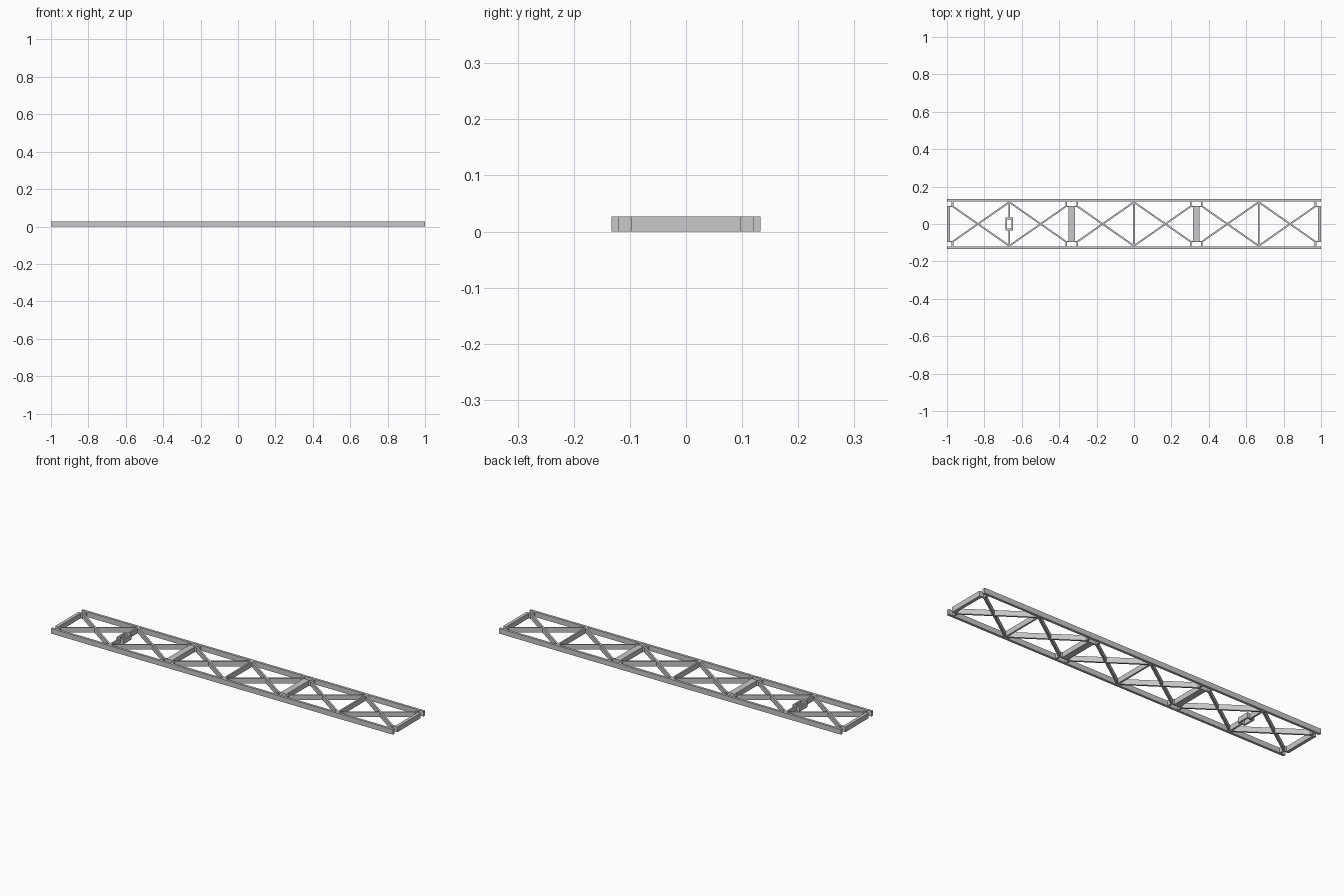
import bpy
from math import atan2, hypot
from mathutils import Matrix

cube = bpy.data.objects.get("Cube")
if cube:
    bpy.data.objects.remove(cube, do_unlink=True)

H = 0.027          # depth of every member
RAIL_IN = 0.12     # inner face of the rails
RAIL_OUT = 0.133
SEAT = 0.094       # inner face of the brackets
BAY = 1 / 3
T = 0.009          # thickness of the light members

steel = bpy.data.materials.new("light_grey_steel")
steel.use_nodes = True
grey = (0.58, 0.58, 0.58, 1)
steel.diffuse_color = grey
steel.node_tree.nodes["Principled BSDF"].inputs["Base Color"].default_value = grey


def box(name, x0, x1, y0, y1):
    """Upright slab between two plan corners, standing on the ground."""
    bpy.ops.mesh.primitive_cube_add(size=1)
    ob = bpy.context.object
    ob.name = name
    ob.data.transform(Matrix.Diagonal((x1 - x0, y1 - y0, H, 1)))
    ob.location = ((x0 + x1) / 2, (y0 + y1) / 2, H / 2)
    ob.data.materials.append(steel)
    return ob


def bar(name, a, b):
    """Flat bar on edge between two plan points."""
    dx, dy = b[0] - a[0], b[1] - a[1]
    half = hypot(dx, dy) / 2
    ob = box(name, -half, half, -T / 2, T / 2)
    ob.location = ((a[0] + b[0]) / 2, (a[1] + b[1]) / 2, H / 2)
    ob.rotation_euler.z = atan2(dy, dx)


def mirrored_y(name, x0, x1, y0, y1):
    box(name + "_back", x0, x1, y0, y1)
    box(name + "_front", x0, x1, -y1, -y0)


# Long side rails
mirrored_y("rail", -1, 1, RAIL_IN, RAIL_OUT)

# Heavy cross beams on open U brackets
REACH = 0.034
for i in (-3, -1, 1, 3):
    x = i * BAY
    left, right = max(x - REACH, -1), min(x + REACH, 1)
    box("cross_beam", max(x - 0.017, -1), min(x + 0.017, 1), -SEAT, SEAT)
    mirrored_y("bracket_seat", left, right, SEAT - 0.004, SEAT + 0.003)
    if left > -1:
        mirrored_y("bracket_left_leg", left, left + T, SEAT, RAIL_IN)
    if right < 1:
        mirrored_y("bracket_right_leg", right - T, right, SEAT, RAIL_IN)

# Thin cross posts, the first one split by an open frame
FRAME_X, FRAME_Y = 0.021, 0.034
for i in (-2, 0, 2):
    x = i * BAY
    if i == -2:
        mirrored_y("split_post", x - T / 2, x + T / 2, FRAME_Y, RAIL_IN)
        mirrored_y("frame_end", x - FRAME_X, x + FRAME_X, FRAME_Y - T, FRAME_Y)
        for s in (-1, 1):
            c = x + s * (FRAME_X - T / 2)
            box("frame_side", c - T / 2, c + T / 2, T - FRAME_Y, FRAME_Y - T)
    else:
        box("post", x - T / 2, x + T / 2, -RAIL_IN, RAIL_IN)

    # Crossed braces from each post out to the neighbouring brackets
    for side in (-1, 1):
        for s in (-1, 1):
            bar("brace", (x + side * 0.003, s * (RAIL_IN - 0.005)),
                (x + side * (BAY - REACH + 0.003), -s * SEAT))
